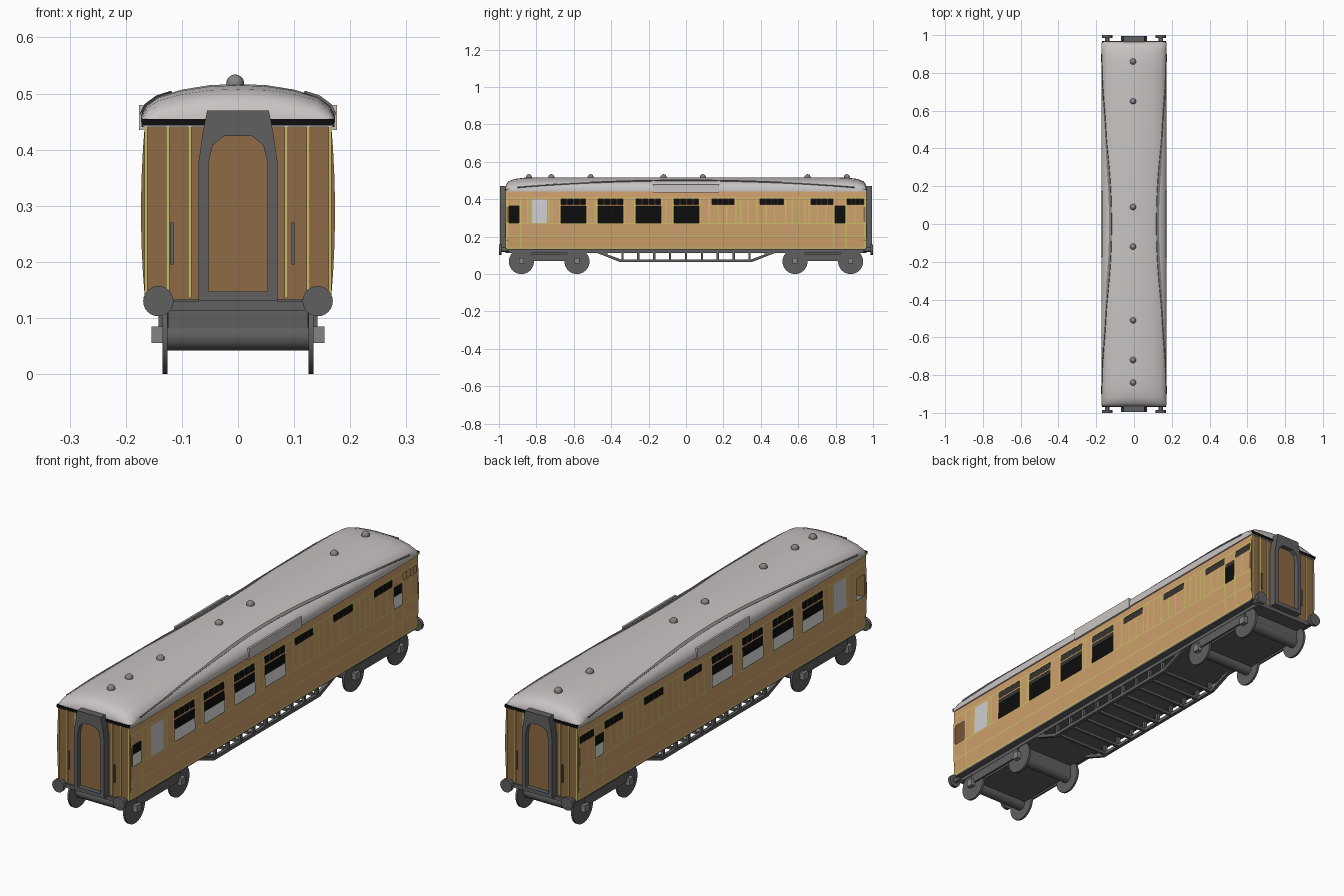
import bpy, bmesh, math
from mathutils import Matrix

if "Cube" in bpy.data.objects:
    bpy.data.objects.remove(bpy.data.objects["Cube"])


def mat(name, r, g, b):
    m = bpy.data.materials.new(name)
    m.diffuse_color = (r, g, b, 1)
    m.use_nodes = True
    m.node_tree.nodes["Principled BSDF"].inputs["Base Color"].default_value = m.diffuse_color
    return m


TEAK = mat("light teak", .62, .35, .15)
BROWN = mat("end brown", .27, .145, .06)
YELLOW = mat("yellow lining", .60, .50, .14)
BLACK = mat("black", .004, .004, .004)
DARK = mat("underframe grey", .115, .115, .115)
MID = mat("mid grey", .23, .23, .23)
ROOF = mat("roof grey", .58, .55, .54)
PALE = mat("frosted glass", .62, .62, .64)


def finish(name, bm, mats, smooth=False):
    me = bpy.data.meshes.new(name)
    bm.to_mesh(me)
    bm.free()
    for m in mats:
        me.materials.append(m)
    ob = bpy.data.objects.new(name, me)
    bpy.context.collection.objects.link(ob)
    if smooth:
        bpy.context.view_layer.objects.active = ob
        ob.select_set(True)
        bpy.ops.object.shade_smooth_by_angle(angle=math.radians(35))
        ob.select_set(False)
    return ob


def boxes(name, items, m):
    """Each item is (x0, x1, y0, y1, z0, z1)."""
    bm = bmesh.new()
    for x0, x1, y0, y1, z0, z1 in items:
        c = Matrix.Translation(((x0 + x1) / 2, (y0 + y1) / 2, (z0 + z1) / 2))
        s = Matrix.Diagonal((abs(x1 - x0), abs(y1 - y0), abs(z1 - z0), 1))
        bmesh.ops.create_cube(bm, size=1, matrix=c @ s)
    return finish(name, bm, [m])


def loft(name, rings, m, smooth=False, closed=False):
    """Skin a list of equal closed rings; cap both ends unless the loft is closed."""
    bm = bmesh.new()
    vs = [[bm.verts.new(p) for p in r] for r in rings]
    n = len(vs[0])
    last = len(vs) if closed else len(vs) - 1
    for i in range(last):
        a, b = vs[i], vs[(i + 1) % len(vs)]
        for j in range(n):
            k = (j + 1) % n
            bm.faces.new((a[j], a[k], b[k], b[j]))
    if not closed:
        bm.faces.new(vs[0])
        bm.faces.new(vs[-1])
    bmesh.ops.recalc_face_normals(bm, faces=bm.faces[:])
    return finish(name, bm, [m], smooth)


def cylinders(name, items, axis, m, seg=24):
    """Each item is (x, y, z, radius, length)."""
    bm = bmesh.new()
    rot = Matrix.Rotation(math.pi / 2, 4, 'Y' if axis == 'x' else 'X')
    for x, y, z, r, l in items:
        bmesh.ops.create_cone(bm, cap_ends=True, segments=seg, radius1=r, radius2=r,
                              depth=l, matrix=Matrix.Translation((x, y, z)) @ rot)
    return finish(name, bm, [m], True)


def side_x(z):
    return .173 - .007 * ((z - .29) / .155) ** 2


# window openings (y0, y1, z0, z1)
holes = [(-.947, -.893, .274, .364), (.797, .85, .274, .364)]
for y in (-.668, -.47, -.267, -.064):
    holes.append((y, y + .133, .274, .364))
    holes += [(y + .0345 * i, y + .0345 * i + .0285, .373, .401) for i in range(4)]
for y, w in ((.139, .12), (.396, .128), (.668, .12), (.86, .097)):
    holes += [(y + w / 4 * i, y + w / 4 * i + w / 4 - .003, .373, .401) for i in range(4)]
frosted = (-.824, -.743, .274, .398)

# yellow lining (y0, y1, z0, z1)
L = .007
lines = [(-.96, .96, z, z + .006) for z in (.136, .2, .268, .404)]
lines += [(y, y + L, .136, .41) for y in (-.96, -.887, .787, .853, .953)]
lines += [(y, y + L, .268, .41) for y in (
    -.85, -.832, -.738, -.72, -.679, -.533, -.49, -.481, -.335, -.278, -.132, -.11, -.075,
    .071, .12, .262, .29, .327, .375, .53, .565, .60, .632, .655)]
lines += [(y, y + L, .268, .37) for y in (.17, .215, .425, .47, .70, .745, .9)]


def inside(r, y, z):
    return r[0] < y < r[1] and r[2] < z < r[3]


# panelled sides: a grid cut along every window and lining edge
rects = holes + lines + [frosted]
ys = sorted({round(v, 4) for r in rects for v in r[:2]})
zs = sorted({round(v, 4) for r in rects for v in r[2:]} | {.133, .17, .235, .43, .445})
for s, label in ((1, "right"), (-1, "left")):
    bm = bmesh.new()
    grid = [[bm.verts.new((s * side_x(z), y, z)) for z in zs] for y in ys]
    for i in range(len(ys) - 1):
        for j in range(len(zs) - 1):
            y, z = (ys[i] + ys[i + 1]) / 2, (zs[j] + zs[j + 1]) / 2
            if any(inside(r, y, z) for r in holes):
                continue
            q = [grid[i][j], grid[i + 1][j], grid[i + 1][j + 1], grid[i][j + 1]]
            f = bm.faces.new(q if s > 0 else q[::-1])
            if inside(frosted, y, z):
                f.material_index = 2
            elif any(inside(r, y, z) for r in lines):
                f.material_index = 1
    finish(label + "_side_panels", bm, [TEAK, YELLOW, PALE])

# interior seen through the windows
boxes("interior_partition", [(-.1, .1, -.95, .95, .14, .44)], BLACK)
boxes("interior_sill_and_ceiling", [(-.168, .168, -.955, .955, .262, .267),
                                    (-.165, .165, -.955, .955, .412, .418)], MID)

# end walls with lining, handles and black band under the roof
zz = [.133, .18, .235, .29, .345, .4, .445]
outline = [(side_x(z), z) for z in zz] + [(-side_x(z), z) for z in reversed(zz)]
for s, label in ((-1, "front"), (1, "back")):
    loft(label + "_end_wall", [[(x, s * y, z) for x, z in outline] for y in (.95, .961)], BROWN)
    boxes(label + "_end_lining", [(x - .003, x + .003, s * .96, s * .964, .136, .442)
                                  for x in (-.164, -.125, -.086, .086, .125, .164)], YELLOW)
    boxes(label + "_end_handles", [(x - .003, x + .003, s * .96, s * .968, .195, .27)
                                   for x in (s * .118, -s * .098)], DARK)
    boxes(label + "_black_band", [(-.17, .17, s * .96, s * .968, .443, .455)], BLACK)
    # gangway connection
    out = [(-.07, .13), (-.07, .38), (-.063, .43), (-.055, .47)]
    inn = [(-.053, .147), (-.053, .375), (-.045, .408), (-.025, .424)]
    out += [(-x, z) for x, z in reversed(out)]
    inn += [(-x, z) for x, z in reversed(inn)]
    loft(label + "_gangway_frame",
         [[(x, s * y, z) for x, z in p] for p, y in
          ((out, .96), (out, .995), (inn, .995), (inn, .96))], DARK, closed=True)
    loft(label + "_gangway_door", [[(x, s * y, z) for x, z in inn] for y in (.96, .975)], BROWN)

# domed roof
half = [(.172, .44), (.173, .46), (.164, .478), (.142, .494), (.10, .507), (.05, .515)]
prof = half + [(0, .517)] + [(-x, z) for x, z in reversed(half)]
stations = [(.966, .3, .985), (.962, .5, .985), (.95, .72, .99), (.92, .88, .995), (.87, .97, 1), (.8, 1, 1)]
stations = [(-y, h, w) for y, h, w in stations] + stations[::-1]
loft("roof", [[(x * w, y, .44 + (z - .44) * h) for x, z in prof] for y, h, w in stations], ROOF, True)


def roof_x(z):
    for (xa, za), (xb, zb) in zip(half, half[1:]):
        if z <= zb:
            return xa + (xb - xa) * (z - za) / (zb - za)
    return half[-1][0]


# curved rain strips and centre boards on the roof sides
for s, label in ((1, "right"), (-1, "left")):
    rings = []
    for i in range(25):
        y = -.9 + .075 * i
        z = .462 + .036 * (1 - (y / .9) ** 2)
        lo, hi = (roof_x(z), z), (roof_x(z + .004), z + .004)
        rings.append([(s * lo[0], y, lo[1] - .002), (s * (lo[0] + .003), y, lo[1] + .002),
                      (s * (hi[0] + .003), y, hi[1] + .003), (s * hi[0], y, hi[1] - .002)])
    loft(label + "_rain_strip", rings, MID)
    boxes(label + "_roof_board", [(s * .168, s * .176, -.176, .176, .435, .48)], ROOF)

# roof vents
bm = bmesh.new()
for y in (.86, .65, .09, -.12, -.51, -.72, -.84):
    bmesh.ops.create_uvsphere(bm, u_segments=16, v_segments=10, radius=.016,
                              matrix=Matrix.Translation((-.005, y, .518)))
finish("roof_vents", bm, [MID], True)

# underframe and buffers
boxes("floor", [(-.164, .164, -.958, .958, .128, .136)], DARK)
boxes("sole_frame", [(-.137, .137, -.965, .965, .113, .13)], DARK)
cylinders("buffers", [(x * .142, s * y, .13, r, l) for x in (-1, 1) for s in (-1, 1)
                      for y, r, l in ((.993, .027, .014), (.968, .011, .04))], 'y', DARK)

# truss frames with posts and cross bars
bar = [(-.52, .13), (-.355, .065), (.355, .065), (.52, .13),
       (.49, .13), (.35, .079), (-.35, .079), (-.49, .13)]
for s, label in ((1, "right"), (-1, "left")):
    loft(label + "_truss", [[(s * x, y, z) for y, z in bar] for x in (.122, .136)], DARK)
posts = [-.425 + .085 * i for i in range(11)]
boxes("truss_posts", [(s * .122, s * .136, y - .006, y + .006, .1 if abs(y) > .4 else .07, .12)
                      for y in posts for s in (-1, 1)], DARK)
boxes("truss_cross_bars", [(-.125, .125, y - .006, y + .006, .068, .079)
                           for y in posts if abs(y) < .36], DARK)

# bogies
axles = [-.88, -.583, .583, .88]
for s, label in ((-1, "front"), (1, "back")):
    boxes(label + "_bogie_frame", [(-.125, .125, s * .56, s * .90, .07, .114),
                                   (.134, .142, s * .583, s * .88, .07, .108),
                                   (-.142, -.134, s * .583, s * .88, .07, .108)], DARK)
cylinders("wheels", [(s * .13, y, .067, .067, .009) for y in axles for s in (-1, 1)], 'x', DARK, 32)
cylinders("axles", [(0, y, .067, .025, .26) for y in axles], 'x', DARK, 16)
boxes("axle_boxes", [(s * .134, s * .154, y - .014, y + .014, .055, .085)
                     for y in axles for s in (-1, 1)], MID)
